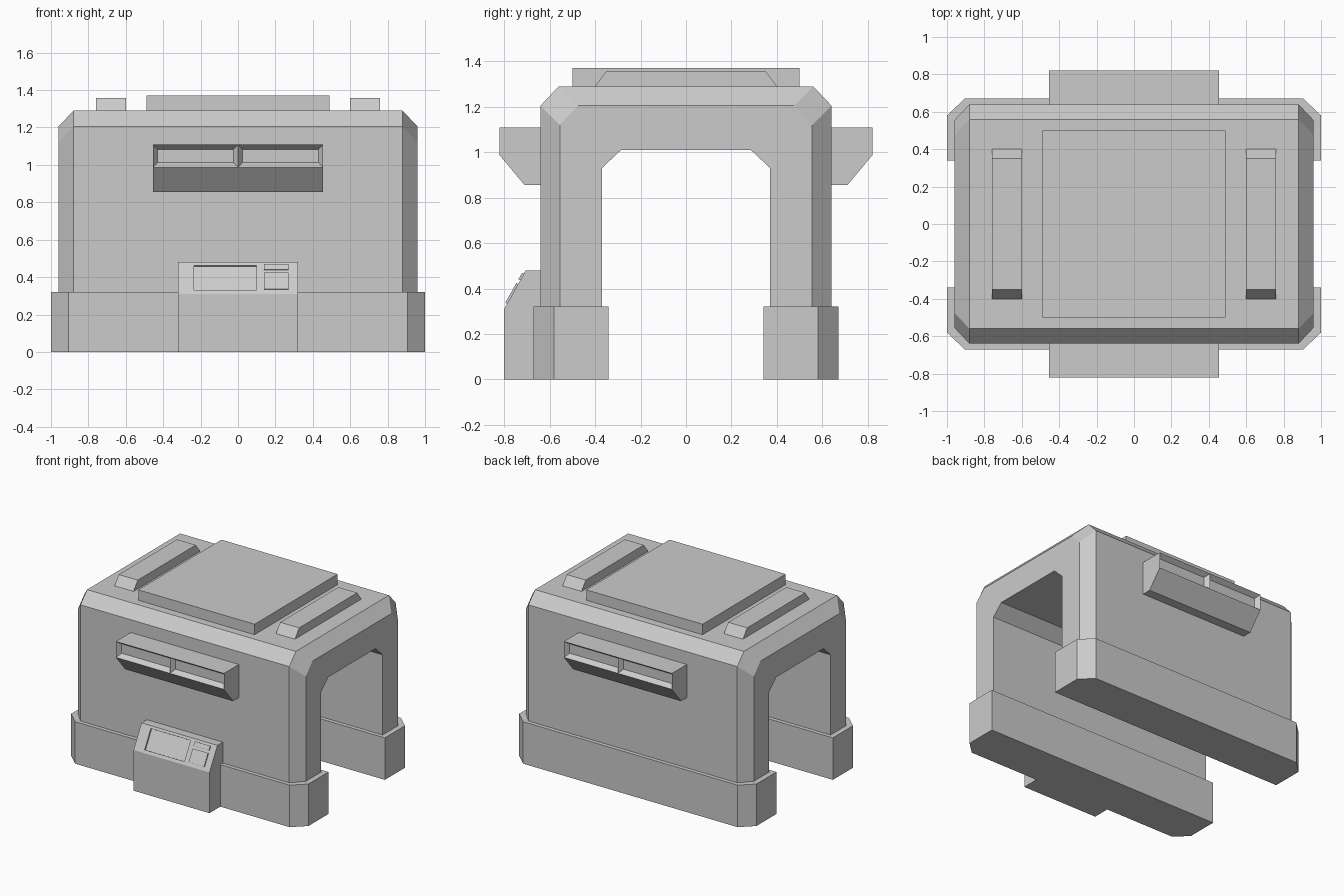
import bpy, bmesh
from mathutils import Vector, Matrix

cube = bpy.data.objects.get("Cube")
if cube:
    bpy.data.objects.remove(cube, do_unlink=True)

grey = bpy.data.materials.new("plain grey")
grey.use_nodes = True
COLOUR = (0.6, 0.6, 0.6, 1)
grey.diffuse_color = COLOUR
grey.node_tree.nodes["Principled BSDF"].inputs["Base Color"].default_value = COLOUR


def finish(name, bm):
    bmesh.ops.recalc_face_normals(bm, faces=bm.faces)
    mesh = bpy.data.meshes.new(name)
    bm.to_mesh(mesh)
    bm.free()
    mesh.materials.append(grey)
    obj = bpy.data.objects.new(name, mesh)
    bpy.context.collection.objects.link(obj)
    return obj


def loft(rings):
    """Skin matching rings of points and cap both ends."""
    bm = bmesh.new()
    loops = [[bm.verts.new(p) for p in ring] for ring in rings]
    for a, b in zip(loops, loops[1:]):
        for i in range(len(a)):
            j = (i + 1) % len(a)
            bm.faces.new((a[i], a[j], b[j], b[i]))
    bm.faces.new(loops[0])
    bm.faces.new(loops[-1])
    bmesh.ops.recalc_face_normals(bm, faces=bm.faces)
    return bm


def along_x(profile, x0, x1):
    """Extrude a (y, z) profile between two x positions."""
    return loft([[(x, y, z) for y, z in profile] for x in (x0, x1)])


def along_z(outline, z0, z1):
    return loft([[(x, y, z) for x, y in outline] for z in (z0, z1)])


# Arched body: outer shell edge shrinks toward both ends to form the chamfer
def arch(x, inset):
    outer = [(0.64 - inset, 0.3), (0.64 - inset, 1.205 - inset), (0.56 - inset, 1.29 - inset)]
    inner = [(0.285, 1.01), (0.37, 0.93), (0.37, 0.3)]
    half = outer + [(-y, z) for y, z in reversed(outer)]
    tunnel = [(-y, z) for y, z in reversed(inner)] + inner
    return [(x, y, z) for y, z in half + tunnel]


finish("arched_body", loft([arch(-0.96, 0.085), arch(-0.88, 0), arch(0.88, 0), arch(0.96, 0.085)]))

# Foot rails with clipped outer corners
for name, s in (("front_foot", -1), ("back_foot", 1)):
    outline = [(-1, 0.34), (1, 0.34), (1, 0.58), (0.905, 0.67), (-0.905, 0.67), (-1, 0.58)]
    finish(name, along_z([(x, s * y) for x, y in outline], 0, 0.32))

# Roof panel and two roof rails with sloped ends
finish("roof_panel", along_x([(-0.5, 1.28), (-0.5, 1.37), (0.5, 1.37), (0.5, 1.28)], -0.49, 0.49))
for name, x in (("left_roof_rail", 0.6), ("right_roof_rail", -0.76)):
    finish(name, along_x([(-0.4, 1.29), (-0.35, 1.357), (0.35, 1.357), (0.4, 1.29)], x, x + 0.16))

# Hooded vents, each with two funnel-shaped recesses
for name, turn in (("front_vent", 0), ("back_vent", 3.14159265)):
    bm = along_x([(-0.63, 1.108), (-0.82, 1.108), (-0.82, 0.987), (-0.71, 0.855), (-0.63, 0.855)],
                 -0.455, 0.455)
    bmesh.ops.bisect_plane(bm, geom=bm.verts[:] + bm.edges[:] + bm.faces[:],
                           plane_co=(0, 0, 0), plane_no=(1, 0, 0))
    bm.normal_update()
    mouths = [f for f in bm.faces if f.normal.y < -0.99]
    bmesh.ops.inset_individual(bm, faces=mouths, thickness=0.035, depth=-0.035)
    bm.transform(Matrix.Rotation(turn, 4, "Z"))
    finish(name, bm)

# Control console with a recessed screen in its sloped face
LOW, HIGH = Vector((-0.8, 0.31)), Vector((-0.705, 0.48))
OUT = Vector((LOW.y - HIGH.y, HIGH.x - LOW.x)).normalized()


def is_slope(f):
    return f.normal.y < -0.5 and f.normal.z > 0.2


bm = along_x([(-0.63, 0), LOW * 1 - Vector((0, LOW.y)), LOW, HIGH, (-0.63, 0.48)], -0.32, 0.32)
for co, no in (((-0.235, 0, 0), (1, 0, 0)), ((0.1, 0, 0), (1, 0, 0)),
               ((0, 0, 0.33), (0, 0, 1)), ((0, 0, 0.463), (0, 0, 1))):
    bm.normal_update()
    slope = [f for f in bm.faces if is_slope(f)]
    parts = {e for f in slope for e in f.edges} | {v for f in slope for v in f.verts}
    bmesh.ops.bisect_plane(bm, geom=slope + list(parts), plane_co=co, plane_no=no)
bm.normal_update()
screen = [f for f in bm.faces if is_slope(f)
          and -0.235 < f.calc_center_median().x < 0.1
          and 0.33 < f.calc_center_median().z < 0.463]
bmesh.ops.inset_individual(bm, faces=screen, thickness=0.0005, depth=-0.012)
finish("console", bm)

# Raised key plates on the console slope
for name, z0, z1 in (("upper_key_plate", 0.437, 0.465), ("lower_key_plate", 0.333, 0.42)):
    a, b = (LOW.lerp(HIGH, (z - LOW.y) / (HIGH.y - LOW.y)) for z in (z0, z1))
    lift = OUT * 0.009
    finish(name, along_x([a - lift, a + lift, b + lift, b - lift], 0.14, 0.27))
